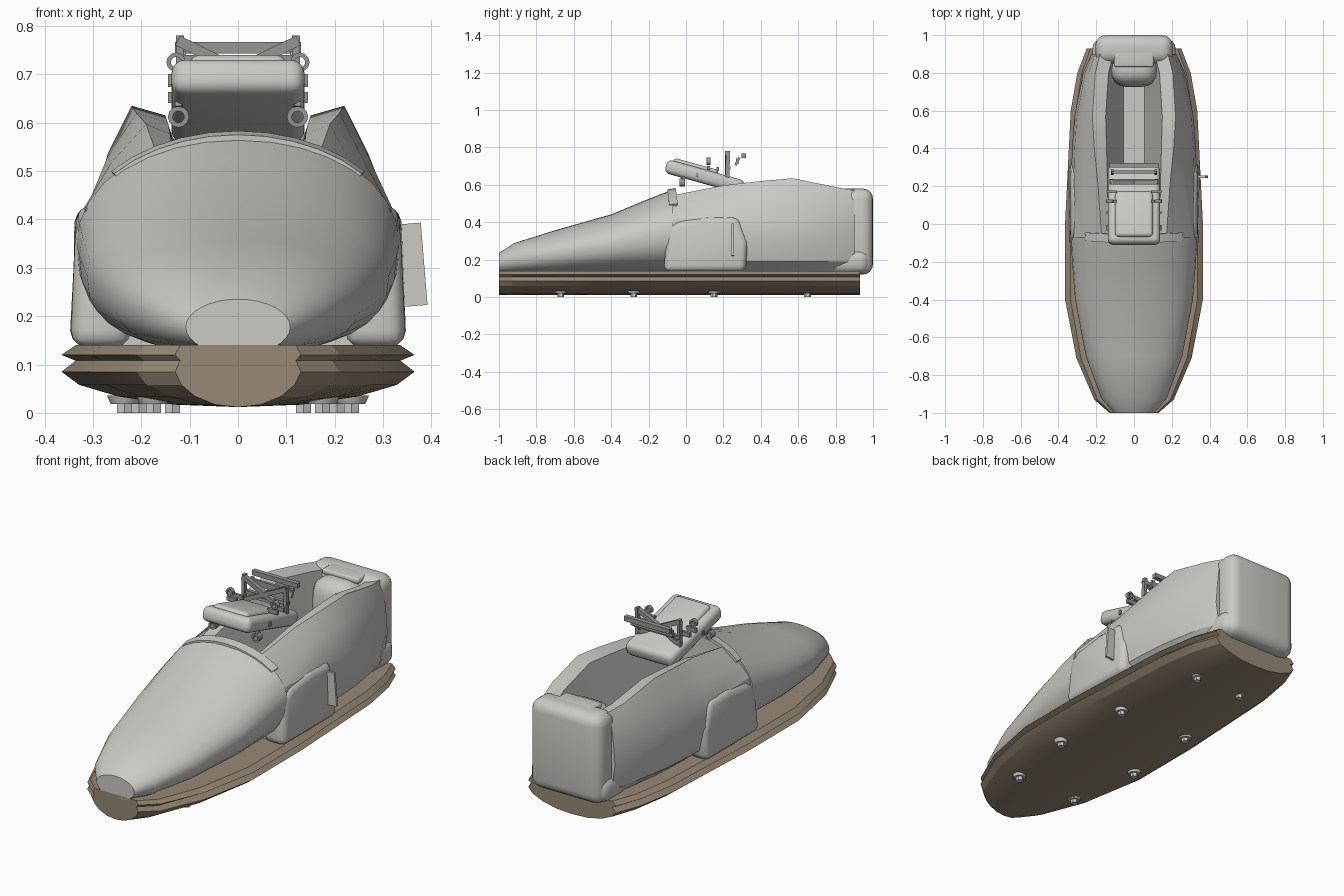
import bpy, bmesh, math
from mathutils import Vector, Matrix

old = bpy.data.objects.get("Cube")
if old:
    bpy.data.objects.remove(old)


def material(name, rgb):
    m = bpy.data.materials.new(name)
    m.use_nodes = True
    m.diffuse_color = (*rgb, 1)
    m.node_tree.nodes["Principled BSDF"].inputs["Base Color"].default_value = (*rgb, 1)
    return m


SHELL = material("light grey shell", (0.60, 0.59, 0.56))
RUBBER = material("brown rubber", (0.31, 0.25, 0.18))
METAL = material("dark grey metal", (0.30, 0.30, 0.29))


def finish(name, bm, mat, angle=35):
    bmesh.ops.recalc_face_normals(bm, faces=bm.faces)
    me = bpy.data.meshes.new(name)
    bm.to_mesh(me)
    bm.free()
    me.materials.append(mat)
    ob = bpy.data.objects.new(name, me)
    bpy.context.collection.objects.link(ob)
    bpy.ops.object.select_all(action='DESELECT')
    ob.select_set(True)
    bpy.context.view_layer.objects.active = ob
    bpy.ops.object.shade_smooth_by_angle(angle=math.radians(angle))
    return ob


def loft(name, rings, mat, angle=35):
    """Skin closed rings of points and cap both ends."""
    bm = bmesh.new()
    rows = [[bm.verts.new(p) for p in ring] for ring in rings]
    n = len(rows[0])
    for a, b in zip(rows, rows[1:]):
        for i in range(n):
            j = (i + 1) % n
            bm.faces.new((a[i], a[j], b[j], b[i]))
    bm.faces.new(rows[0])
    bm.faces.new(rows[-1])
    return finish(name, bm, mat, angle)


def mirrored(half, y):
    """Half section from bottom centre to top centre, closed by its mirror image."""
    return [(x, y, z) for x, z in half] + [(-x, y, z) for x, z in half[-2:0:-1]]


def rounded_box(name, centre, size, radius, mat, tilt=0.0, segments=4):
    bm = bmesh.new()
    bmesh.ops.create_cube(bm, size=1)
    bmesh.ops.scale(bm, vec=size, verts=bm.verts)
    bmesh.ops.bevel(bm, geom=bm.edges[:], offset=radius, segments=segments,
                    profile=0.5, affect='EDGES')
    bm.transform(Matrix.Translation(centre) @ Matrix.Rotation(tilt, 4, 'X'))
    return finish(name, bm, mat, 50)


def bar(name, start, end, width, height, mat):
    a, b = Vector(start), Vector(end)
    bm = bmesh.new()
    bmesh.ops.create_cube(bm, size=1)
    bmesh.ops.scale(bm, vec=(width, height, (b - a).length), verts=bm.verts)
    turn = (b - a).to_track_quat('Z', 'Y').to_matrix().to_4x4()
    bm.transform(Matrix.Translation((a + b) / 2) @ turn)
    return finish(name, bm, mat)


def disc(name, centre, r1, r2, depth, mat, sides=16):
    bm = bmesh.new()
    bmesh.ops.create_cone(bm, cap_ends=True, segments=sides, radius1=r1, radius2=r2, depth=depth)
    bm.transform(Matrix.Translation(centre))
    return finish(name, bm, mat)


def ring(name, centre, outer, inner, depth, mat, sides=12):
    x, y, z = centre
    loops = []
    for r, dy in ((inner, -1), (outer, -1), (outer, 1), (inner, 1), (inner, -1)):
        loops.append([(x + r * math.cos(k * math.tau / sides), y + dy * depth / 2,
                       z + r * math.sin(k * math.tau / sides)) for k in range(sides)])
    bm = bmesh.new()
    rows = [[bm.verts.new(p) for p in lp] for lp in loops[:4]]
    for a, b in zip(rows, rows[1:] + rows[:1]):
        for i in range(sides):
            j = (i + 1) % sides
            bm.faces.new((a[i], a[j], b[j], b[i]))
    return finish(name, bm, mat)


# Sole: one grooved edge profile scaled along the outline
edge = [(0, .012), (.36, .017), (.68, .034), (.9, .058), (1, .085),
        (.92, .108), (1, .12), (.92, .14), (0, .14)]
outline = [(-1, .13), (-.93, .21), (-.71, .305), (-.4, .365), (0, .365),
           (.3, .35), (.6, .335), (.8, .30), (.93, .25)]
loft("sole", [mirrored([(f * w, z) for f, z in edge], y) for y, w in outline], RUBBER, 20)

# Studs under the sole
for y, x in ((-.67, .175), (-.28, .235), (.15, .205), (.65, .135)):
    for side in (-1, 1):
        disc("stud_flange", (side * x, y, .027), .028, .036, .018, SHELL)
        disc("stud_tip", (side * x, y, .01), .018, .018, .02, SHELL, 6)

# Toe cap: oval sections from the blunt nose to the opening
toe = []
for y, w, low, top in ((-1, .108, .12, .235), (-.92, .175, .12, .288), (-.7, .255, .12, .357),
                       (-.4, .312, .125, .442), (-.2, .328, .125, .525), (-.07, .334, .125, .575)):
    mid, half = (low + top) / 2, (top - low) / 2
    oval = []
    for k in range(32):
        c, s = math.cos(k * math.tau / 32), math.sin(k * math.tau / 32)
        power = .82 if s < 0 and y > -.95 else 1
        oval.append((w * math.copysign(abs(c) ** power, c), y,
                     mid + half * math.copysign(abs(s) ** power, s)))
    toe.append(oval)
loft("toe_cap", toe, SHELL)

# Rear shell: U-shaped sections with a hollow foot opening
rear = []
for y, w, rim_x, rim_z, lip in ((-.09, .328, .17, .54, .135), (.2, .334, .19, .597, .14),
                                (.4, .328, .21, .62, .145), (.57, .315, .22, .635, .15),
                                (.8, .27, .205, .588, .135), (.9, .225, .18, .57, .11)):
    half = [(0, .13), (.7 * w, .13), (.92 * w, .19), (w, .31), (.96 * w, .42),
            ((.93 * w + rim_x) / 2 + .012, .42 + (rim_z - .42) * .55), (rim_x, rim_z),
            (lip, rim_z - .02), (.055, .26), (0, .26)]
    rear.append(mirrored(half, y))
loft("rear_shell", rear, SHELL, 28)

# Arched lip where the toe cap meets the opening
lip_rings = []
for y, grow in ((-.1, .0), (-.055, .008)):
    arch = [math.radians(a) for a in range(40, 141, 10)]
    outer = [((.334 + grow) * math.cos(a), y - .03 * math.sin(a) + .03,
              .35 + (.225 + grow) * math.sin(a)) for a in arch]
    inner = [(x * .96, yy, z - .015) for x, yy, z in reversed(outer)]
    lip_rings.append(outer + inner)
loft("opening_lip", lip_rings, SHELL)

# Heel counter, its flared foot, and the inner padding
rounded_box("heel_counter", (0, .925, .35), (.41, .15, .46), .055, SHELL)
rounded_box("heel_foot", (0, .87, .19), (.44, .22, .13), .05, SHELL)
rounded_box("heel_collar", (0, .88, .565), (.21, .1, .03), .012, SHELL)
rounded_box("heel_padding", (0, .83, .44), (.25, .2, .24), .08, SHELL, -.12)

# Side pods: bevelled profile pushed out on both flanks
pod_profile = [(-.12, .135), (-.10, .37), (-.04, .41), (.12, .43), (.28, .43), (.33, .30), (.32, .135)]
for side in (-1, 1):
    bm = bmesh.new()
    face = bm.faces.new([bm.verts.new((side * .22, y, z)) for y, z in pod_profile])
    pushed = bmesh.ops.extrude_face_region(bm, geom=[face])
    far = [g for g in pushed["geom"] if isinstance(g, bmesh.types.BMVert)]
    for v in far:
        v.co.x = side * (.347 if v.co.z < .32 else .335)
    bmesh.ops.bevel(bm, geom=bm.edges[:], offset=.035, segments=3, profile=.5,
                    affect='EDGES', clamp_overlap=True)
    finish("side_pod", bm, SHELL, 45)

# Slanted plate on the left pod
bar("pod_plate", (.352, .25, .22), (.338, .25, .39), .012, .08, SHELL)

# Tilted pad above the instep
TILT = -.27
rounded_box("instep_pad", (0, .1, .643), (.275, .43, .075), .028, SHELL, TILT)
rounded_box("pad_top", (0, .05, .687), (.20, .25, .05), .02, SHELL, TILT)

# Buckle frame: rings, pins, crossed struts and rear bars
for side in (-1, 1):
    ring("lower_ring", (side * .123, -.02, .612), .022, .012, .03, METAL)
    ring("upper_ring", (side * .128, .12, .725), .02, .011, .02, METAL)
    bar("ring_strut", (side * .123, -.02, .63), (side * .12, 0, .655), .014, .014, METAL)
    for y, z in ((.06, .652), (.12, .69), (.17, .685)):
        bar("side_pin", (side * .09, y, z), (side * .145, y, z), .014, .022, METAL)
    bar("cross_strut", (side * .125, .22, .77), (-side * .11, .22, .655), .022, .022, METAL)
    bar("frame_post", (side * .12, .22, .63), (side * .12, .225, .78), .016, .022, METAL)
    bar("rear_link", (side * .115, .265, .705), (side * .115, .285, .745), .014, .014, METAL)
bar("rear_bar", (-.13, .31, .755), (.13, .31, .755), .024, .024, METAL)
bar("middle_bar", (-.12, .275, .725), (.12, .275, .725), .014, .03, METAL)
bar("front_bar", (-.13, .23, .69), (.13, .23, .69), .018, .018, METAL)
